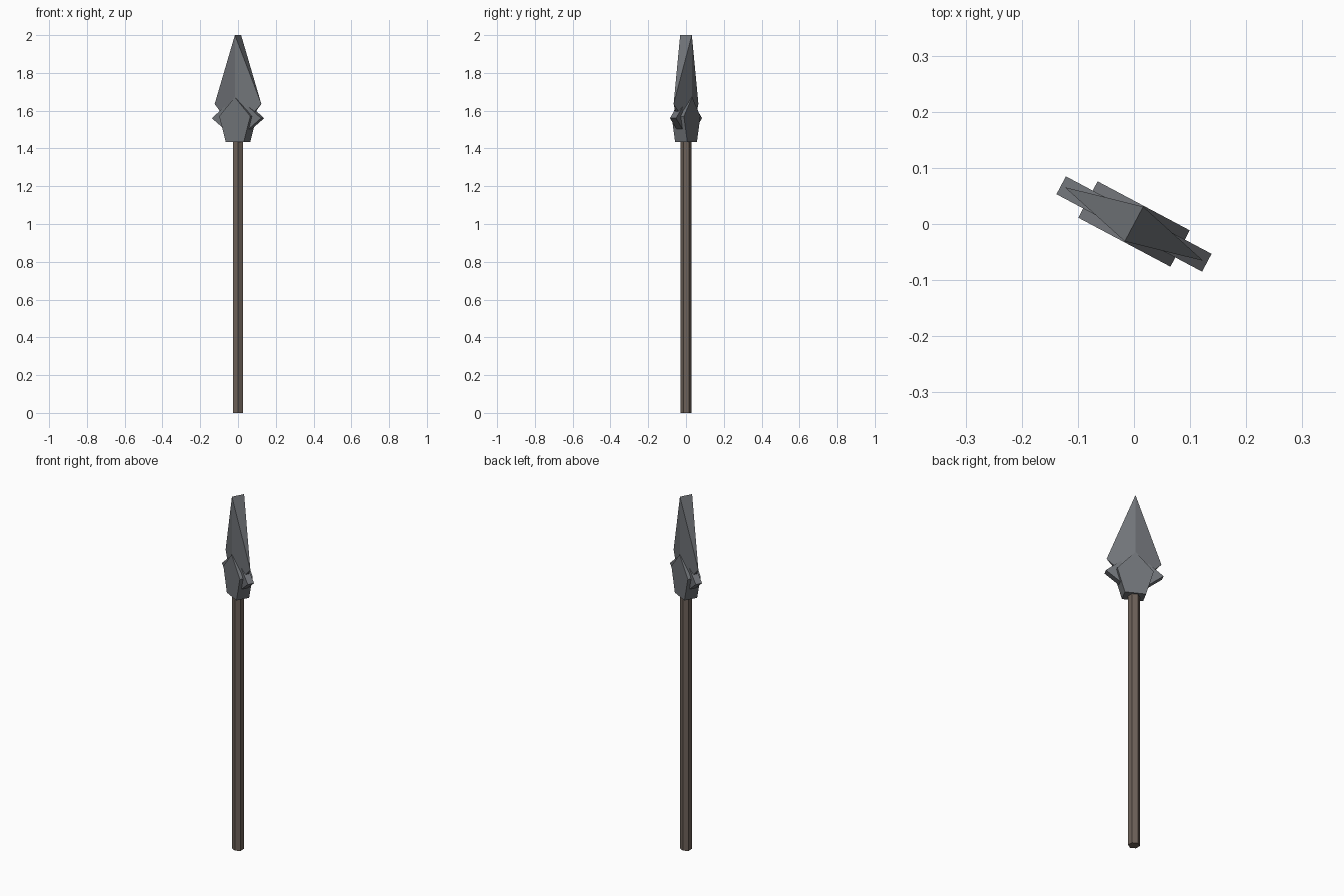
import bpy, bmesh, math

if "Cube" in bpy.data.objects:
    bpy.data.objects.remove(bpy.data.objects["Cube"])

ANGLE = math.radians(-28)   # the whole spear is turned about z


def material(name, rgb):
    m = bpy.data.materials.new(name)
    m.diffuse_color = (*rgb, 1)
    m.use_nodes = True
    m.node_tree.nodes["Principled BSDF"].inputs["Base Color"].default_value = m.diffuse_color
    return m


steel = material("dark steel", (0.165, 0.175, 0.19))
wood = material("dark wood", (0.155, 0.122, 0.10))


def finish(name, bm, mat):
    bmesh.ops.recalc_face_normals(bm, faces=bm.faces)
    me = bpy.data.meshes.new(name)
    bm.to_mesh(me)
    bm.free()
    me.materials.append(mat)
    ob = bpy.data.objects.new(name, me)
    ob.rotation_euler.z = ANGLE
    bpy.context.collection.objects.link(ob)
    return ob


def plate(name, outline, half):
    """Outline in local x/z, extruded to both sides of the local y plane."""
    bm = bmesh.new()
    face = bm.faces.new([bm.verts.new((x, -half, z)) for x, z in outline])
    ext = bmesh.ops.extrude_face_region(bm, geom=[face])
    verts = [g for g in ext["geom"] if isinstance(g, bmesh.types.BMVert)]
    bmesh.ops.translate(bm, verts=verts, vec=(0, 2 * half, 0))
    return finish(name, bm, steel)


# six-sided shaft
bm = bmesh.new()
bmesh.ops.create_cone(bm, cap_ends=True, segments=6, radius1=0.03,
                      radius2=0.03, depth=1.5)
for v in bm.verts:
    v.co.z += 0.75
# put a corner on the local x axis
a = math.atan2(bm.verts[0].co.y, bm.verts[0].co.x) if bm.verts.ensure_lookup_table() is None else 0
for v in bm.verts:
    x, y = v.co.x, v.co.y
    v.co.x = x * math.cos(a) + y * math.sin(a)
    v.co.y = y * math.cos(a) - x * math.sin(a)
finish("shaft", bm, wood)

# blade: ridge on both faces, sharp at the sides, hull of six corners
bm = bmesh.new()
for co in [(0, 0.035, 2), (0, -0.035, 2), (0.14, 0, 1.635), (-0.14, 0, 1.635),
           (0, 0.035, 1.49), (0, -0.035, 1.49)]:
    bm.verts.new(co)
bmesh.ops.convex_hull(bm, input=bm.verts)
finish("blade", bm, steel)

# thick five-sided socket and thinner diamond guard
plate("socket", [(0, 1.672), (-0.093, 1.57), (-0.054, 1.435),
                 (0.054, 1.435), (0.093, 1.57)], 0.0367)
plate("guard", [(0, 1.68), (-0.147, 1.56), (0, 1.445), (0.147, 1.56)], 0.018)
